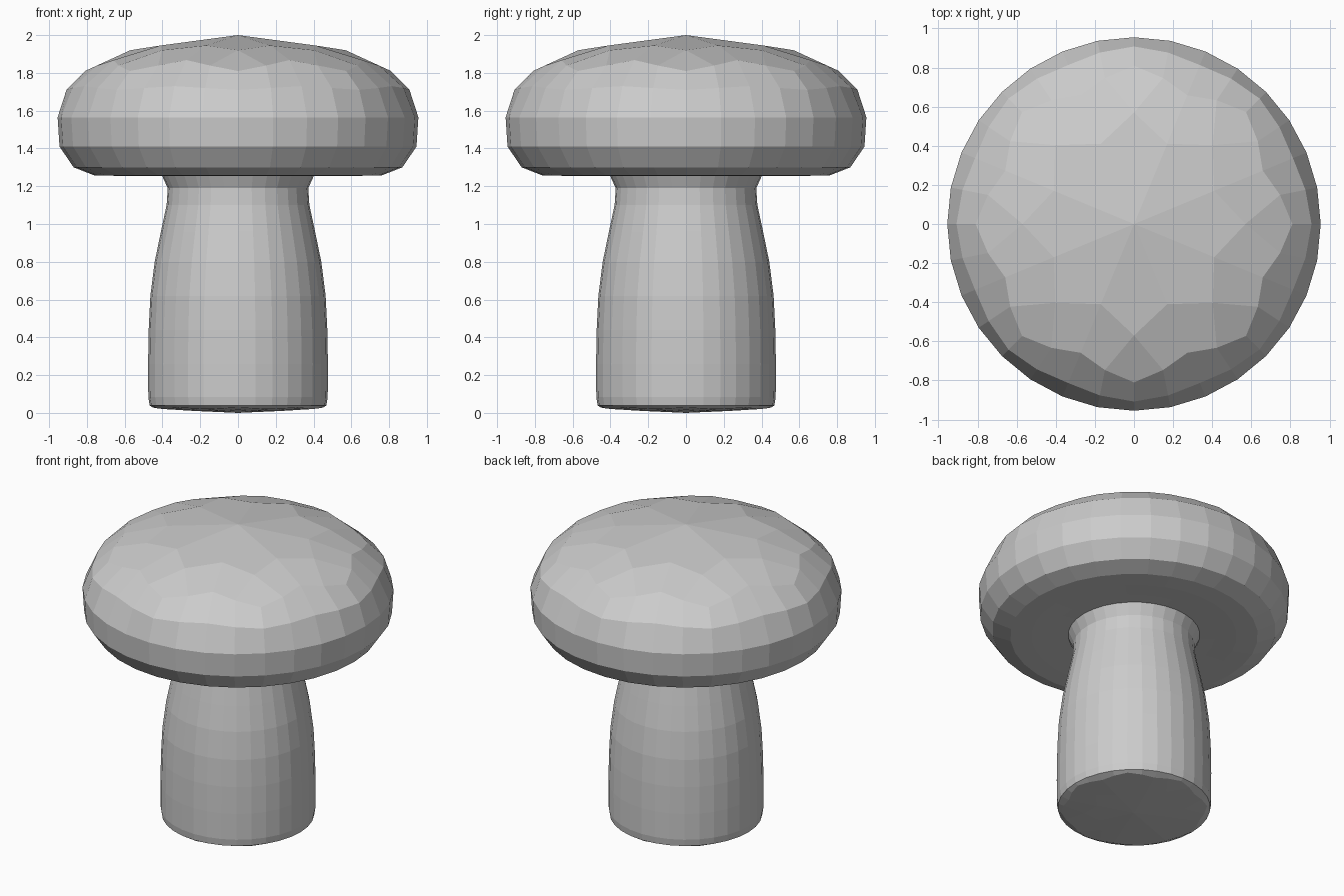
import bpy, bmesh
from math import cos, sin, pi

if "Cube" in bpy.data.objects:
    bpy.data.objects.remove(bpy.data.objects["Cube"])

SEG = 32
bm = bmesh.new()


def vert(r, z, i):
    a = 2 * pi * i / SEG
    return bm.verts.new((r * cos(a), r * sin(a), z))


def ring(rc, zc, rm=None, zm=None):
    """32-sided ring that may sway between octagon corners (c) and edge middles (m)."""
    rm = rc if rm is None else rm
    zm = zc if zm is None else zm
    out = []
    for i in range(SEG):
        t = (0, 0.5, 1, 0.5)[i % 4]
        out.append(vert(rc + (rm - rc) * t, zc + (zm - zc) * t, i))
    return out


def octagon_end(edge, centre_z, face_pt, spoke_pt):
    """Close a ring with the kite pattern of a subdivided octagon."""
    centre = vert(0, centre_z, 0)
    f = [vert(*face_pt, 4 * k) for k in range(8)]
    s = [vert(*spoke_pt, 4 * k + 2) for k in range(8)]
    for k in range(8):
        i = 4 * k
        bm.faces.new((centre, s[k - 1], f[k], s[k]))
        bm.faces.new((f[k], edge[i - 1], edge[i], edge[i + 1]))
        bm.faces.new((s[k], f[k], edge[i + 1], edge[i + 2]))
        bm.faces.new((s[k - 1], edge[i - 2], edge[i - 1], f[k]))


profile = [
    # domed cap
    (0.81, 1.81, 0.713, 1.868), (0.908, 1.71, 0.88, 1.73), (0.955, 1.565),
    (0.945, 1.41), (0.87, 1.30),
    # flat underside
    (0.76, 1.257), (0.63, 1.255), (0.50, 1.26), (0.405, 1.262),
    # stem
    (0.372, 1.19), (0.378, 1.10), (0.408, 0.96), (0.441, 0.80), (0.464, 0.62),
    (0.473, 0.44), (0.476, 0.26), (0.475, 0.085), (0.468, 0.04),
    # rounded foot
    (0.45, 0.028, 0.42, 0.02),
]
rings = [ring(*p) for p in profile]
for a, b in zip(rings, rings[1:]):
    for i in range(SEG):
        j = (i + 1) % SEG
        bm.faces.new((a[i], b[i], b[j], a[j]))

# crown of the cap and sole of the stem
octagon_end(rings[0], 2.0, (0.57, 1.92), (0.444, 1.945))
octagon_end(rings[-1], 0.0, (0.31, 0.015), (0.24, 0.01))

bmesh.ops.recalc_face_normals(bm, faces=bm.faces)
mesh = bpy.data.meshes.new("mushroom")
bm.to_mesh(mesh)
bm.free()
bpy.context.collection.objects.link(bpy.data.objects.new("mushroom", mesh))
